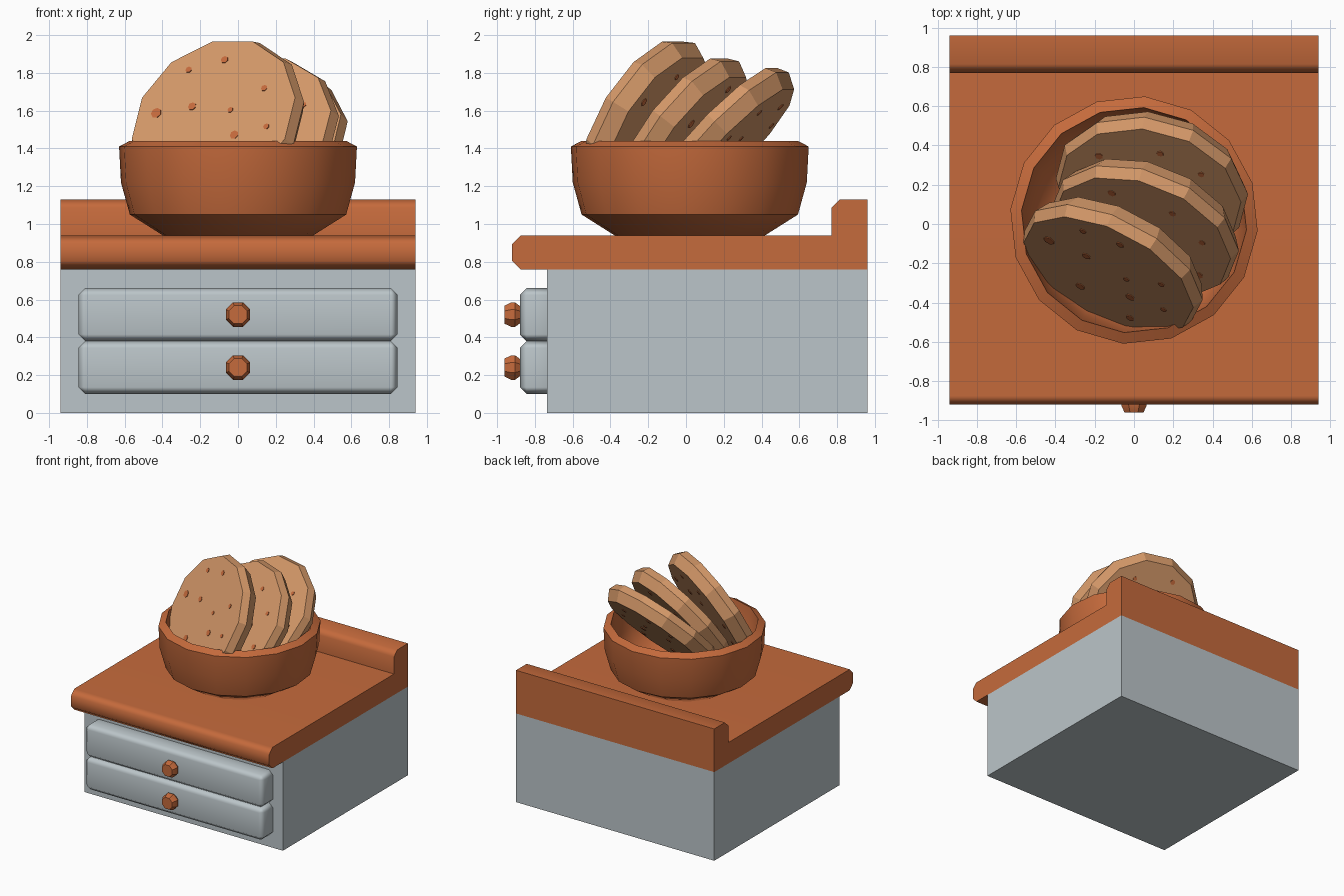
import bpy, bmesh, math, random
from mathutils import Matrix, Vector

if "Cube" in bpy.data.objects:
    bpy.data.objects.remove(bpy.data.objects["Cube"])

random.seed(4)


def material(name, color):
    m = bpy.data.materials.new(name)
    m.diffuse_color = (*color, 1)
    m.use_nodes = True
    m.node_tree.nodes["Principled BSDF"].inputs["Base Color"].default_value = m.diffuse_color
    return m


GREY = material("pale grey paint", (0.50, 0.56, 0.585))
WOOD = material("orange brown wood", (0.56, 0.145, 0.045))
DOUGH = material("baked dough", (0.66, 0.315, 0.14))


def finish(bm, name, mat, angle=30, matrix=Matrix()):
    bmesh.ops.recalc_face_normals(bm, faces=bm.faces)
    me = bpy.data.meshes.new(name)
    bm.to_mesh(me)
    bm.free()
    me.materials.append(mat)
    me.shade_smooth()
    me.set_sharp_from_angle(angle=math.radians(angle))
    ob = bpy.data.objects.new(name, me)
    ob.matrix_world = matrix
    bpy.context.collection.objects.link(ob)
    return ob


def weighted(ob):
    mod = ob.modifiers.new("weighted normals", 'WEIGHTED_NORMAL')
    mod.keep_sharp = True


def box(name, mat, x, y, z, bevel=0):
    """Box from three (min, max) ranges, with optional chamfer."""
    bm = bmesh.new()
    bmesh.ops.create_cube(bm, size=1)
    for v in bm.verts:
        v.co = [r[0] + (c + 0.5) * (r[1] - r[0]) for r, c in zip((x, y, z), v.co)]
    if bevel:
        bmesh.ops.bevel(bm, geom=bm.edges[:], offset=bevel, segments=1,
                        profile=0.5, affect='EDGES')
    ob = finish(bm, name, mat, 60)
    if bevel:
        weighted(ob)
    return ob


def lathe(name, mat, profile, sides, start=0, angle=30, matrix=Matrix()):
    """Revolve (radius, height) points about z and cap both ends."""
    bm = bmesh.new()
    rings = []
    for r, h in profile:
        ring = []
        for i in range(sides):
            a = math.radians(start) + math.tau * i / sides
            ring.append(bm.verts.new((r * math.cos(a), r * math.sin(a), h)))
        rings.append(ring)
    for lo, hi in zip(rings, rings[1:]):
        for i in range(sides):
            j = (i + 1) % sides
            bm.faces.new((lo[i], lo[j], hi[j], hi[i]))
    bm.faces.new(rings[0])
    bm.faces.new(rings[-1])
    return finish(bm, name, mat, angle, matrix)


# Cabinet body
box("cabinet", GREY, (-0.94, 0.94), (-0.735, 0.96), (0, 0.76))

# Countertop with rounded front lip and raised back ledge
outline = [(0.96, 0.76), (0.96, 1.13), (0.815, 1.13), (0.77, 1.085), (0.77, 0.94),
           (-0.875, 0.94), (-0.92, 0.895), (-0.92, 0.805), (-0.875, 0.76)]
bm = bmesh.new()
slab = bm.faces.new([bm.verts.new((-0.94, y, z)) for y, z in outline])
ext = bmesh.ops.extrude_face_region(bm, geom=[slab])
bmesh.ops.translate(bm, vec=(1.88, 0, 0),
                    verts=[g for g in ext["geom"] if isinstance(g, bmesh.types.BMVert)])
weighted(finish(bm, "countertop", WOOD, 60))

# Drawers and knobs
for label, z in (("lower", 0.24), ("upper", 0.52)):
    box(label + "_drawer", GREY, (-0.845, 0.845), (-0.88, -0.69),
        (z - 0.14, z + 0.14), 0.036)
    lathe(label + "_knob", WOOD, [(0.05, 0), (0.07, 0.025), (0.07, 0.045), (0.052, 0.08)],
          8, 22.5, 30, Matrix.Translation((0, -0.88, z)) @ Matrix.Rotation(math.pi / 2, 4, 'X'))

# Bowl: outer wall, rim, inner wall
lathe("bowl", WOOD,
      [(0.40, 0.94), (0.575, 1.05), (0.622, 1.22), (0.632, 1.41), (0.575, 1.44),
       (0.55, 1.23), (0.49, 1.09), (0.34, 1.0)],
      16, 85, 42, Matrix.Translation((0, 0.02, 0)))

# Cookies: front face centre, yaw and backward lean in degrees
THICK = 0.145
COOKIES = [("front", (-0.13, -0.26, 1.56), 28, 28),
           ("middle", (0.04, -0.07, 1.50), 22, 35),
           ("back", (0.08, 0.15, 1.49), 15, 43)]

# Chip spots on a cookie face: across, up, radius
CHIPS = [(-0.35, 0.03, 0.03), (-0.22, 0.29, 0.018), (-0.145, 0.07, 0.023),
         (-0.02, 0.35, 0.021), (0.15, -0.10, 0.025), (0.09, 0.05, 0.016),
         (0.26, 0.18, 0.018), (0.33, -0.05, 0.017), (-0.1, -0.25, 0.025),
         (0.2, -0.3, 0.022)]

for k, (label, centre, yaw, lean) in enumerate(COOKIES):
    s, c = math.sin(math.radians(yaw)), math.cos(math.radians(yaw))
    sl, cl = math.sin(math.radians(lean)), math.cos(math.radians(lean))
    across = Vector((c, -s, 0))
    up = Vector((s * sl, c * sl, cl))
    rot = Matrix((across, up, across.cross(up))).transposed().to_4x4()
    place = Matrix.Translation(centre) @ rot
    lathe(label + "_cookie", DOUGH, [(0.475, 0), (0.5, -0.06), (0.455, -THICK)],
          12, 15, 20, place)

    # Thin chip plates on both faces
    bm = bmesh.new()
    for height in (0, -THICK):
        turn = 0 if k == 0 and height == 0 else random.uniform(0, math.tau)
        for a, b, r in CHIPS:
            spot = Matrix.Rotation(turn, 4, 'Z') @ Vector((a, b, height))
            bmesh.ops.create_cone(bm, cap_ends=True, segments=7, radius1=r, radius2=r,
                                  depth=0.008, matrix=Matrix.Translation(spot))
    finish(bm, label + "_cookie_chips", WOOD, 30, place)
